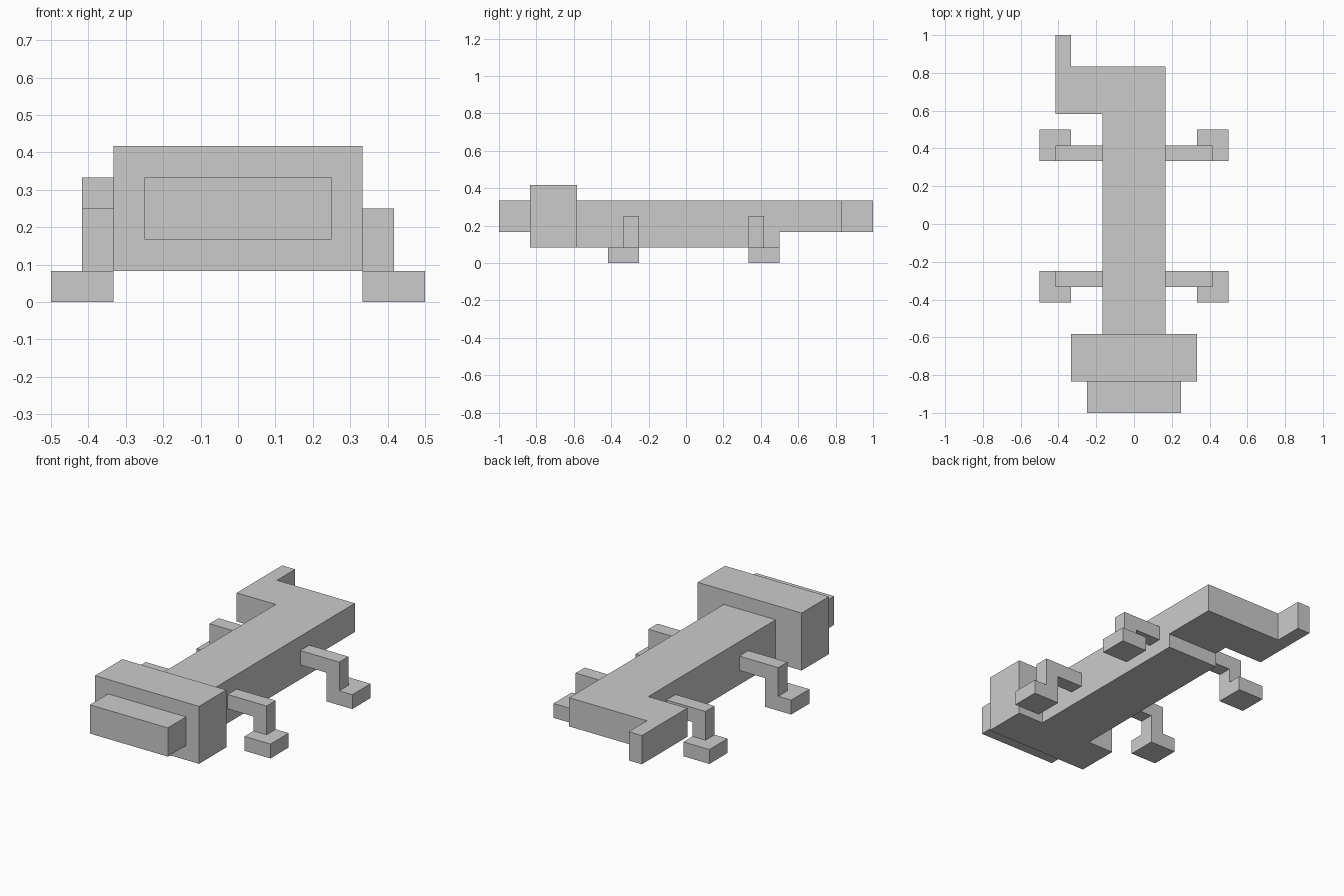
import bpy
import bmesh
from mathutils import Vector

cube = bpy.data.objects.get("Cube")
if cube:
    bpy.data.objects.remove(cube, do_unlink=True)

U = 1 / 12  # the whole model sits on a grid of this step

grey = bpy.data.materials.new("plain_grey")
grey.use_nodes = True
grey.diffuse_color = (0.6, 0.6, 0.6, 1)
grey.node_tree.nodes["Principled BSDF"].inputs["Base Color"].default_value = (0.6, 0.6, 0.6, 1)


def prism(name, outline, depth):
    """Extrude a flat outline of grid points along the depth vector."""
    bm = bmesh.new()
    face = bm.faces.new([bm.verts.new(Vector(p) * U) for p in outline])
    grown = bmesh.ops.extrude_face_region(bm, geom=[face], use_keep_orig=True)
    verts = [g for g in grown["geom"] if isinstance(g, bmesh.types.BMVert)]
    bmesh.ops.translate(bm, verts=verts, vec=Vector(depth) * U)
    bmesh.ops.recalc_face_normals(bm, faces=bm.faces)
    mesh = bpy.data.meshes.new(name)
    bm.to_mesh(mesh)
    bm.free()
    mesh.materials.append(grey)
    obj = bpy.data.objects.new(name, mesh)
    bpy.context.collection.objects.link(obj)
    return obj


def box(name, x, y, z):
    """Box between pairs of grid coordinates."""
    outline = [(x[0], y[0], z[0]), (x[1], y[0], z[0]),
               (x[1], y[1], z[0]), (x[0], y[1], z[0])]
    return prism(name, outline, (0, 0, z[1] - z[0]))


# Head and body
box("snout", (-3, 3), (-12, -10), (2, 4))
box("head", (-4, 4), (-10, -7), (1, 5))
box("body", (-2, 2), (-7, 6), (1, 4))

# Tail bends to the right and then backward
tail = [(2, 6), (2, 10), (-4, 10), (-4, 12), (-5, 12), (-5, 7), (-2, 7), (-2, 6)]
prism("tail", [(x, y, 2) for x, y in tail], (0, 0, 2))

# Bent legs with feet: front feet point forward, back feet backward
leg = [(2, 2), (4, 2), (4, 1), (5, 1), (5, 3), (2, 3)]
for end, y, foot_y in (("front", -4, (-5, -3)), ("back", 4, (4, 6))):
    for side, s in (("left", 1), ("right", -1)):
        prism(f"{end}_{side}_leg", [(s * x, y, z) for x, z in leg], (0, 1, 0))
        box(f"{end}_{side}_foot", (s * 4, s * 6), foot_y, (0, 1))
